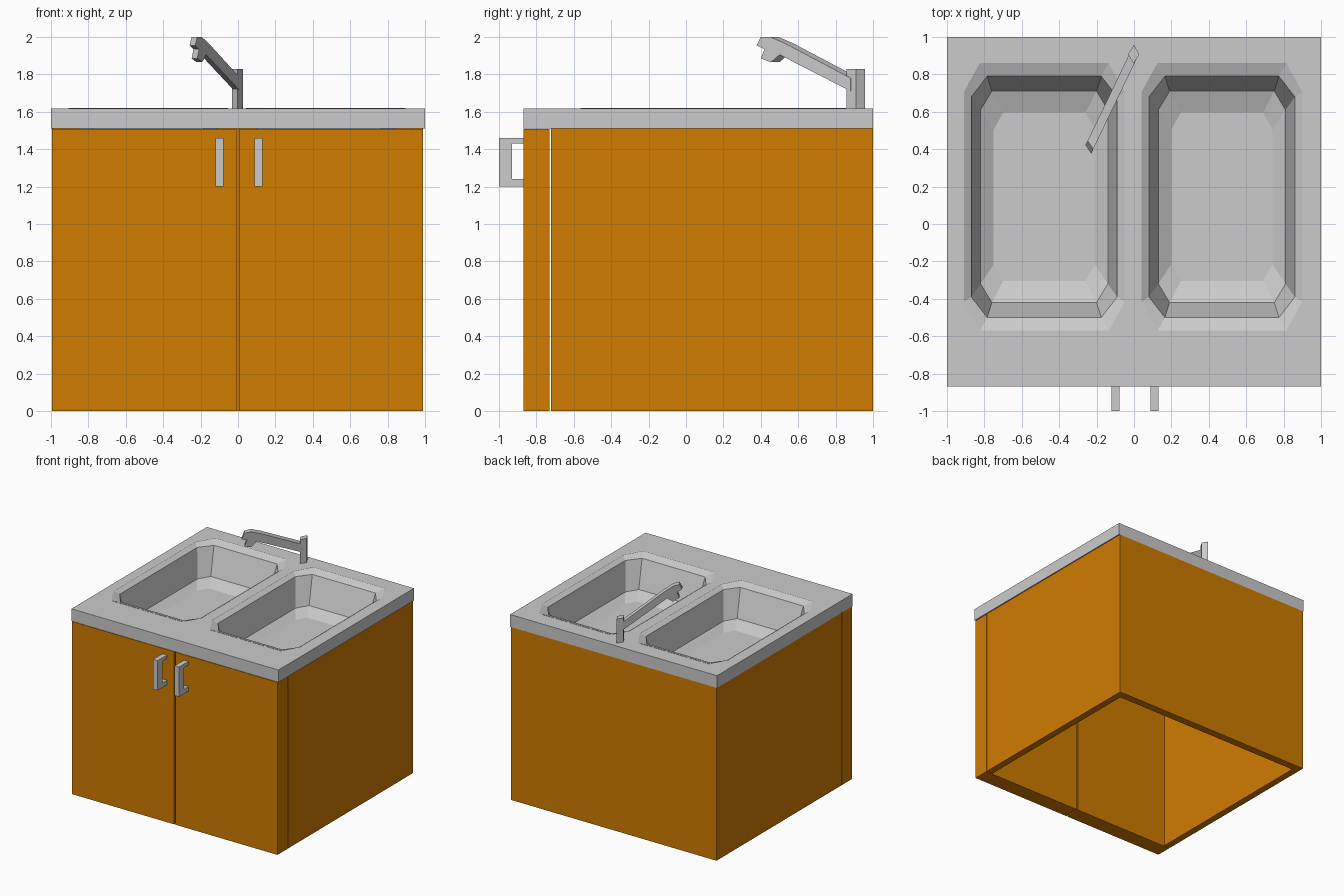
import bpy, bmesh

if "Cube" in bpy.data.objects:
    bpy.data.objects.remove(bpy.data.objects["Cube"])

wood = bpy.data.materials.new("orange_wood")
wood.diffuse_color = (0.63, 0.2, 0.0, 1)
wood.use_nodes = True
wood.node_tree.nodes["Principled BSDF"].inputs["Base Color"].default_value = wood.diffuse_color


def make(name, verts, faces, mat=None):
    me = bpy.data.meshes.new(name)
    me.from_pydata(verts, [], faces)
    bm = bmesh.new()
    bm.from_mesh(me)
    bmesh.ops.recalc_face_normals(bm, faces=bm.faces)
    bm.to_mesh(me)
    bm.free()
    ob = bpy.data.objects.new(name, me)
    bpy.context.collection.objects.link(ob)
    if mat:
        me.materials.append(mat)
    return ob


def prism(name, ring_a, ring_b, mat=None):
    """Solid between two matching outlines."""
    n = len(ring_a)
    faces = [(i, (i + 1) % n, n + (i + 1) % n, n + i) for i in range(n)]
    faces += [tuple(range(n)), tuple(range(n, 2 * n))]
    return make(name, ring_a + ring_b, faces, mat)


def upright(name, outline, z0, z1, mat=None):
    return prism(name, [(x, y, z0) for x, y in outline],
                 [(x, y, z1) for x, y in outline], mat)


def rect(x0, x1, y0, y1):
    return [(x0, y0), (x1, y0), (x1, y1), (x0, y1)]


def octagon(cx, cy, hx, hy, ax, ay):
    pts = [(hx, hy - ay), (hx - ax, hy), (ax - hx, hy), (-hx, hy - ay),
           (-hx, ay - hy), (ax - hx, -hy), (hx - ax, -hy), (hx, ay - hy)]
    return [(cx + x, cy + y) for x, y in pts]


def cut(target, name, outline, z0, z1):
    """Cut an upright shape out of the target and drop the cutter."""
    cutter = upright(name, outline, z0, z1)
    cutter.hide_render = True
    mod = target.modifiers.new(name, 'BOOLEAN')
    mod.operation = 'DIFFERENCE'
    mod.solver = 'EXACT'
    mod.object = cutter
    deps = bpy.context.evaluated_depsgraph_get()
    mesh = bpy.data.meshes.new_from_object(target.evaluated_get(deps))
    target.modifiers.clear()
    target.data = mesh
    bpy.data.objects.remove(cutter)


# Cabinet: three-sided shell, open below, with two thick doors in front
upright("cabinet_body", [(-0.995, -0.722), (-0.935, -0.722), (-0.935, 0.932), (0.93, 0.932),
                         (0.93, -0.722), (0.99, -0.722), (0.99, 1.0), (-0.995, 1.0)],
        0, 1.51, wood)
upright("left_door", rect(-0.995, -0.007, -0.87, -0.73), 0, 1.507, wood)
upright("right_door", rect(0.005, 0.99, -0.87, -0.73), 0, 1.507, wood)

# Door handles: C-shaped side profile
grip = [(-0.868, 1.46), (-1.0, 1.46), (-1.0, 1.20), (-0.868, 1.20),
        (-0.868, 1.24), (-0.93, 1.24), (-0.93, 1.43), (-0.868, 1.43)]
for side, x in (("left", -0.121), ("right", 0.087)):
    prism(side + "_handle", [(x, y, z) for y, z in grip],
          [(x + 0.044, y, z) for y, z in grip])

# Countertop: hollow underneath, two openings, and a stepped bowl in each
top = upright("countertop", rect(-1, 1, -0.87, 1), 1.51, 1.617)
cut(top, "underside_recess", rect(-0.935, 0.93, -0.64, 0.932), 1.4, 1.612)
levels = [(0.43, 0.715, 0.085, 0.155, 1.621), (0.39, 0.645, 0.085, 0.11, 1.595),
          (0.34, 0.565, 0.06, 0.10, 1.36), (0.27, 0.45, 0.05, 0.09, 1.315)]
for side, cx in (("left", -0.48), ("right", 0.47)):
    cut(top, side + "_opening", octagon(cx, 0.145, 0.425, 0.71, 0.085, 0.155), 1.4, 1.7)
    verts = [(x, y, z) for hx, hy, ax, ay, z in levels
             for x, y in octagon(cx, 0.145, hx, hy, ax, ay)]
    faces = [(8 * k + i, 8 * k + (i + 1) % 8, 8 * k + 8 + (i + 1) % 8, 8 * k + 8 + i)
             for k in range(3) for i in range(8)]
    bowl = make(side + "_bowl", verts, faces + [tuple(range(24, 32))])
    # The bowl's floor must face up
    if bowl.data.polygons[-1].normal.z < 0:
        bowl.data.flip_normals()

# Tap: diamond post and an angled spout with a short nozzle
upright("tap_post", [(0, 0.958), (0.028, 0.908), (-0.002, 0.857), (-0.032, 0.908)],
        1.61, 1.828)
spout = [(0.377, 1.955), (0.40, 2.0), (0.45, 2.0), (0.53, 1.965), (0.88, 1.78),
         (0.88, 1.71), (0.50, 1.905), (0.455, 1.865), (0.40, 1.885), (0.42, 1.935)]
near = [(0.027 - 0.48 * (0.91 - y), y, z) for y, z in spout]
prism("tap_spout", near, [(x - 0.03, y + 0.045, z) for x, y, z in near])
